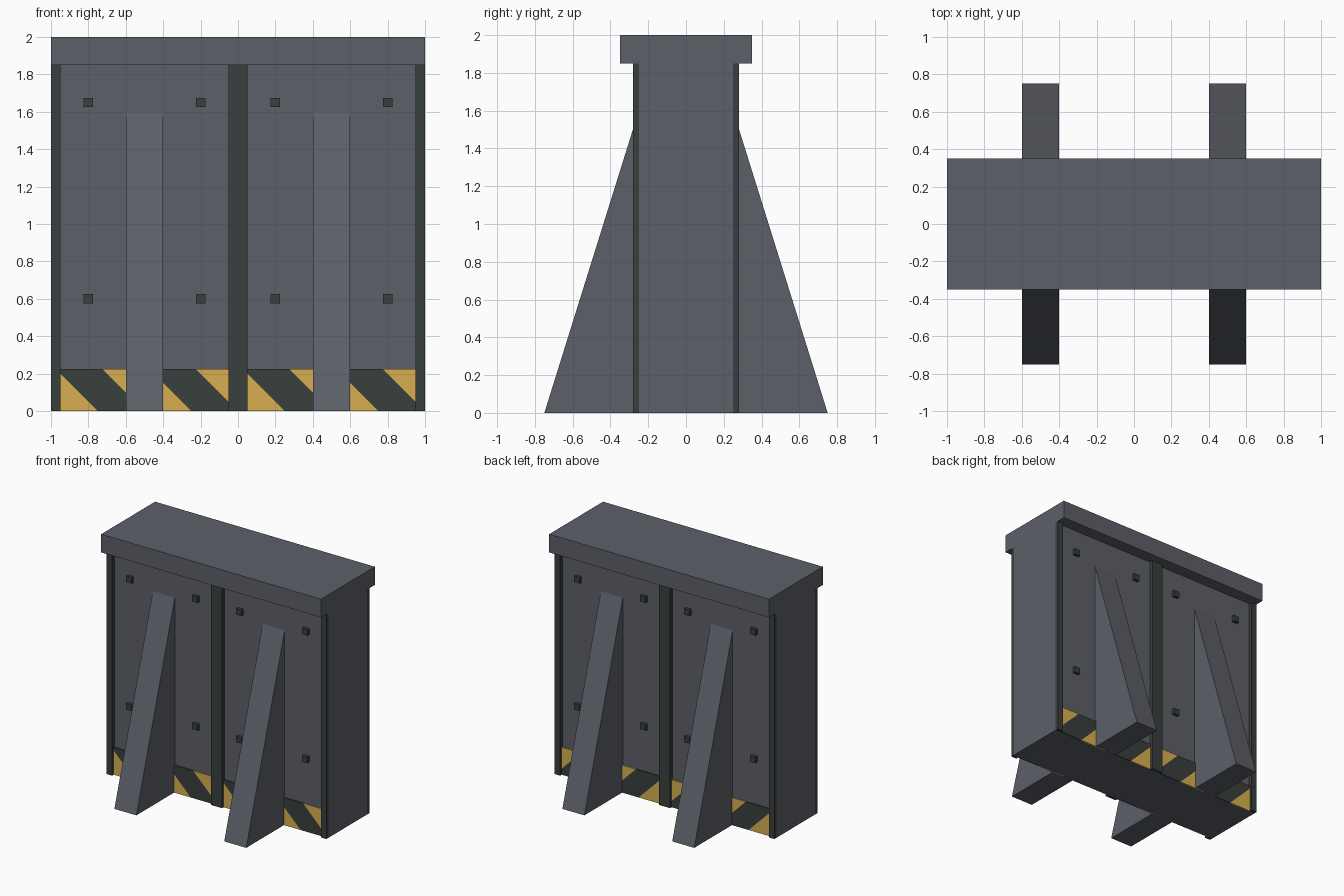
import bpy, bmesh
from mathutils import Vector

if "Cube" in bpy.data.objects:
    bpy.data.objects.remove(bpy.data.objects["Cube"], do_unlink=True)


def make_material(name, rgb):
    mat = bpy.data.materials.new(name)
    mat.use_nodes = True
    mat.diffuse_color = (*rgb, 1)
    mat.node_tree.nodes["Principled BSDF"].inputs["Base Color"].default_value = (*rgb, 1)
    return mat


GREY = make_material("slate grey", (0.11, 0.117, 0.141))
DARK = make_material("dark green grey", (0.04, 0.05, 0.048))
YELLOW = make_material("warning yellow", (0.68, 0.43, 0.08))


def finish(name, bm, *mats):
    bmesh.ops.recalc_face_normals(bm, faces=bm.faces)
    mesh = bpy.data.meshes.new(name)
    bm.to_mesh(mesh)
    bm.free()
    for mat in mats:
        mesh.materials.append(mat)
    obj = bpy.data.objects.new(name, mesh)
    bpy.context.collection.objects.link(obj)
    return obj


def box_mesh(x, y, z):
    """Box from (min, max) ranges."""
    bm = bmesh.new()
    bmesh.ops.create_cube(bm, size=1)
    for v in bm.verts:
        v.co = [sum(r) / 2 + c * (r[1] - r[0]) for c, r in zip(v.co, (x, y, z))]
    return bm


def box(name, x, y, z, mat):
    return finish(name, box_mesh(x, y, z), mat)


def depth(side, near, far):
    return tuple(sorted((side * near, side * far)))


def hazard_plate(name, x, y):
    """Thin plate cut along diagonals, alternate bands painted yellow."""
    bm = box_mesh(x, y, (0, 0.225))
    for i in range(-4, 6):
        geom = bm.verts[:] + bm.edges[:] + bm.faces[:]
        bmesh.ops.bisect_plane(bm, geom=geom, plane_co=(i * 0.25, 0, 0),
                               plane_no=(1, 0, 1))
    for f in bm.faces:
        c = f.calc_center_median()
        f.material_index = int((c.x + c.z + 1) // 0.25 % 2 == 0)
    finish(name, bm, DARK, YELLOW)


def buttress(name, x, side):
    """Triangular prism leaning on the wall."""
    bm = bmesh.new()
    profile = [(0.25, 0), (0.75, 0), (0.25, 1.6)]
    face = bm.faces.new([bm.verts.new((x - 0.1, side * y, z)) for y, z in profile])
    ext = bmesh.ops.extrude_face_region(bm, geom=[face])["geom"]
    verts = [g for g in ext if isinstance(g, bmesh.types.BMVert)]
    bmesh.ops.translate(bm, verts=verts, vec=Vector((0.2, 0, 0)))
    finish(name, bm, GREY)


# Wall and cap
box("wall_body", (-1, 1), (-0.25, 0.25), (0, 1.85), GREY)
box("wall_cap", (-1, 1), (-0.35, 0.35), (1.85, 2), GREY)

for side, face in ((-1, "front"), (1, "back")):
    # Upright posts framing the two panels
    for label, x in (("right", (-1, -0.95)), ("middle", (-0.05, 0.05)), ("left", (0.95, 1))):
        box(f"{face}_{label}_post", x, depth(side, 0.25, 0.28), (0, 1.85), DARK)
    for sx, label in ((-1, "right"), (1, "left")):
        # Striped plate and support for each panel
        hazard_plate(f"{face}_{label}_hazard_plate", depth(sx, 0.05, 0.95),
                     depth(side, 0.25, 0.259))
        buttress(f"{face}_{label}_buttress", sx * 0.5, side)
        # Square bolts
        for col, bx in (("inner", 0.2), ("outer", 0.8)):
            for row, bz in (("lower", 0.6), ("upper", 1.65)):
                box(f"{face}_{label}_{row}_{col}_bolt",
                    (sx * bx - 0.025, sx * bx + 0.025),
                    depth(side, 0.25, 0.275), (bz - 0.025, bz + 0.025), DARK)
